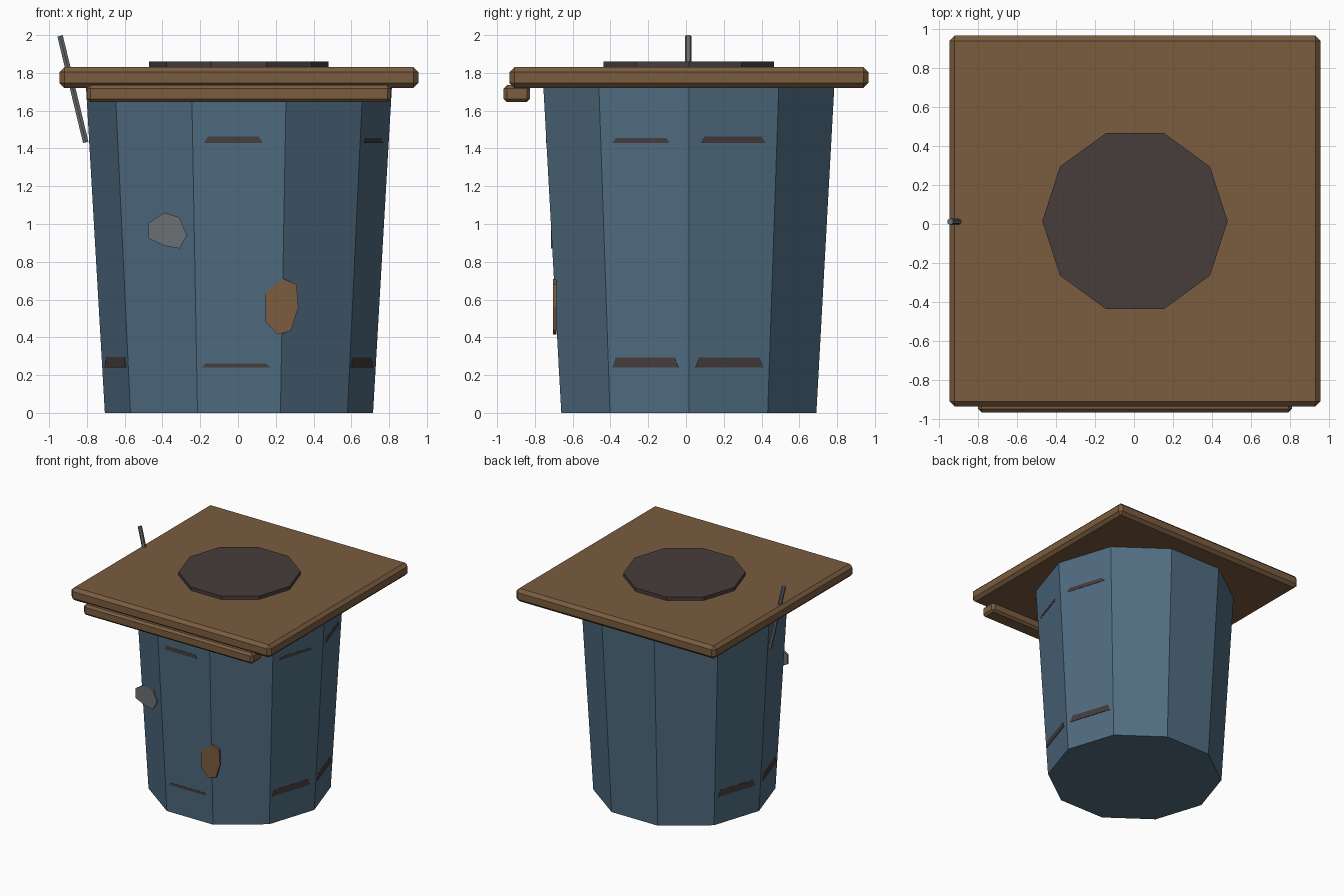
import bpy, bmesh, math
from mathutils import Vector

if "Cube" in bpy.data.objects:
    bpy.data.objects.remove(bpy.data.objects["Cube"])

CX, CY = 0.005, 0.015            # centre of the barrel and lid
R0, R1, TOP = 0.71, 0.81, 1.73   # barrel radii and height
SIDES = 10


def material(name, rgb):
    m = bpy.data.materials.new(name)
    m.diffuse_color = (*rgb, 1)
    m.use_nodes = True
    m.node_tree.nodes["Principled BSDF"].inputs["Base Color"].default_value = m.diffuse_color
    return m


BLUE = material("blue_paint", (0.080, 0.152, 0.220))
BROWN = material("brown_wood", (0.195, 0.107, 0.050))
DARK = material("dark_brown", (0.062, 0.047, 0.046))
GREY = material("grey_metal", (0.150, 0.160, 0.168))


def finish(name, bm, mat):
    bmesh.ops.recalc_face_normals(bm, faces=bm.faces)
    me = bpy.data.meshes.new(name)
    bm.to_mesh(me)
    bm.free()
    ob = bpy.data.objects.new(name, me)
    me.materials.append(mat)
    bpy.context.collection.objects.link(ob)
    return ob


def cone(name, mat, sides, r0, r1, start, end):
    bm = bmesh.new()
    a, b = Vector(start), Vector(end)
    bmesh.ops.create_cone(bm, cap_ends=True, segments=sides,
                          radius1=r0, radius2=r1, depth=(b - a).length)
    # put a corner on the x axis
    for v in bm.verts:
        v.co = v.co.copy()
    ang = math.atan2(bm.verts[:][0].co.y, bm.verts[:][0].co.x)
    q = (b - a).to_track_quat('Z', 'Y') if (b - a).xy.length > 1e-6 else None
    c, s = math.cos(-ang), math.sin(-ang)
    for v in bm.verts:
        p = Vector((v.co.x * c - v.co.y * s, v.co.x * s + v.co.y * c, v.co.z))
        v.co = (q @ p if q else p) + (a + b) / 2
    return finish(name, bm, mat)


def box(name, mat, lo, hi, bevel):
    bm = bmesh.new()
    bmesh.ops.create_cube(bm, size=1)
    for v in bm.verts:
        v.co = [(l + h) / 2 + c * (h - l) for l, h, c in zip(lo, hi, v.co)]
    bmesh.ops.bevel(bm, geom=bm.edges[:], offset=bevel, segments=1,
                    affect='EDGES')
    return finish(name, bm, mat)


def prism(name, mat, front, back):
    bm = bmesh.new()
    f = [bm.verts.new(p) for p in front]
    b = [bm.verts.new(p) for p in back]
    bm.faces.new(f)
    bm.faces.new(b[::-1])
    n = len(f)
    for i in range(n):
        j = (i + 1) % n
        bm.faces.new((f[j], f[i], b[i], b[j]))
    return finish(name, bm, mat)


def apothem(z):
    return (R0 + (R1 - R0) * z / TOP) * math.cos(math.pi / SIDES)


def band(name, deg, s0, s1, z0, z1):
    """Hoop piece that just shows through one barrel side."""
    t = math.radians(deg)
    out = apothem(z1) + 0.0015

    def pt(r, s, z):
        return (CX + r * math.cos(t) - s * math.sin(t),
                CY + r * math.sin(t) + s * math.cos(t), z)
    outline = [(s0, z0), (s1, z0), (s1 - 0.02, z1), (s0 + 0.02, z1)]
    prism(name, DARK, [pt(out, s, z) for s, z in outline],
          [pt(out - 0.009, s, z) for s, z in outline])


# barrel, lid, top disc
cone("barrel", BLUE, SIDES, R0, R1, (CX, CY, 0), (CX, CY, TOP))
box("lid", BROWN, (CX - 0.95, CY - 0.95, 1.72), (CX + 0.95, CY + 0.95, 1.83), 0.026)
cone("top_disc", DARK, SIDES, 0.475, 0.475, (CX, CY, 1.80), (CX, CY, 1.86))

# bar under the front edge of the lid
box("front_lip", BROWN, (-0.80, -0.965, 1.645), (0.81, -0.825, 1.735), 0.018)

# leaning rod through the left edge of the lid
cone("rod", GREY, 6, 0.017, 0.017, (-0.806, 0.012, 1.432), (-0.942, 0.012, 1.996))

# hoop pieces: side angle, extent along the side, height range
for i, args in enumerate([
        (-90, -0.195, 0.165, 0.24, 0.262),
        (-18, -0.202, 0.166, 0.24, 0.292),
        (18, -0.187, 0.191, 0.24, 0.292),
        (162, -0.19, 0.17, 0.24, 0.295),
        (198, -0.17, 0.19, 0.24, 0.297),
        (-90, -0.185, 0.125, 1.43, 1.462),
        (-18, -0.18, 0.135, 1.43, 1.455),
        (18, -0.177, 0.18, 1.43, 1.462)]):
    band(f"hoop_piece_{i + 1}", *args)

# irregular patches on the front
PATCHES = [
    ("grey_patch", GREY, -0.716,
     [(-0.475, 1.005), (-0.39, 1.06), (-0.31, 1.035), (-0.27, 0.94),
      (-0.31, 0.87), (-0.39, 0.885), (-0.475, 0.925)]),
    ("brown_patch", BROWN, -0.703,
     [(0.145, 0.64), (0.24, 0.71), (0.31, 0.68), (0.32, 0.56),
      (0.28, 0.435), (0.21, 0.415), (0.145, 0.48)])]
for name, mat, y, pts in PATCHES:
    prism(name, mat, [(x, y, z) for x, z in pts],
          [(x, y + 0.018, z) for x, z in pts])
